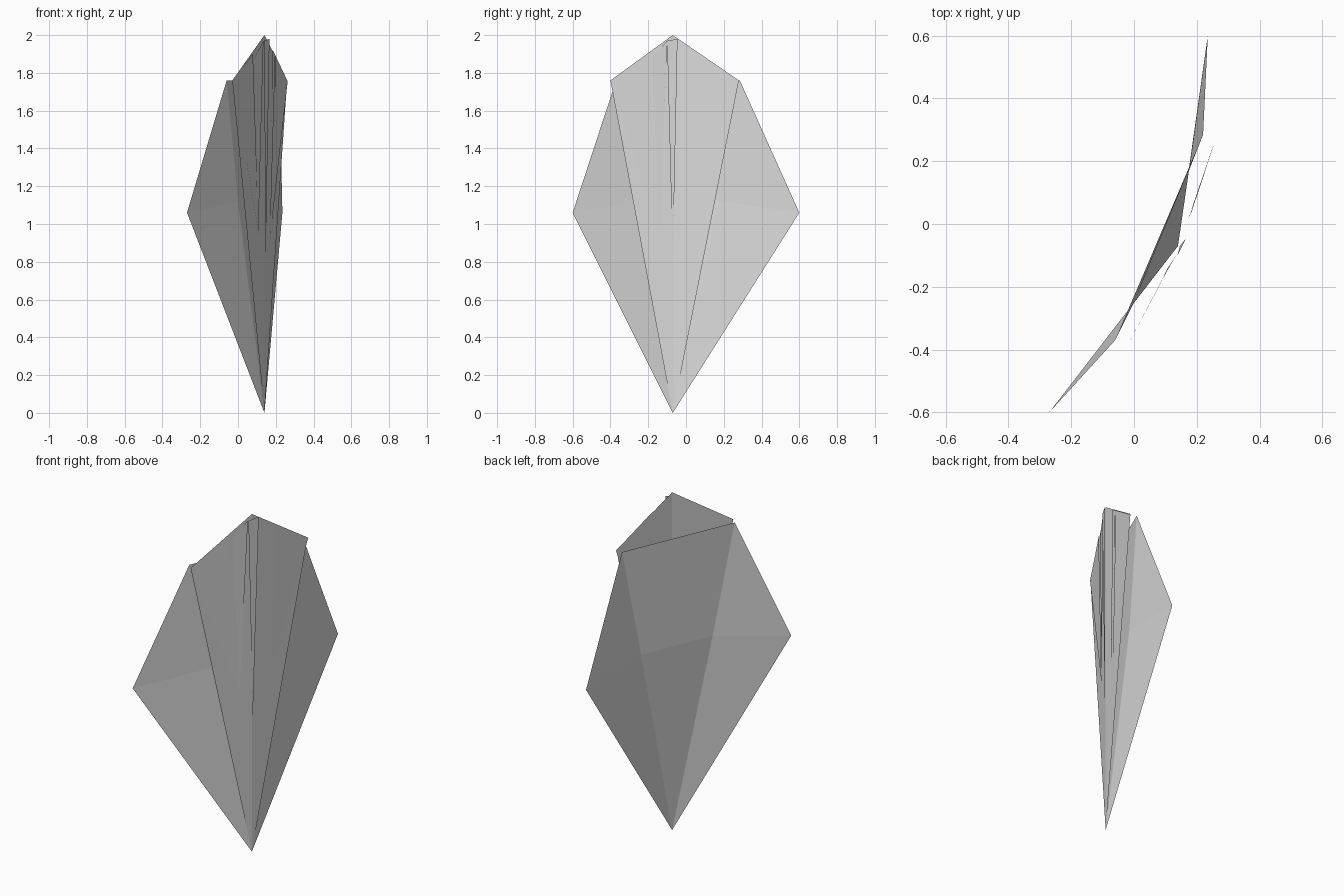
import bpy
import bmesh
from mathutils import Vector

cube = bpy.data.objects.get("Cube")
if cube:
    bpy.data.objects.remove(cube, do_unlink=True)

# Pale paper colour
GREY = (0.72, 0.72, 0.72, 1)
paper = bpy.data.materials.new("pale_grey_paper")
paper.use_nodes = True
paper.diffuse_color = GREY
for node in paper.node_tree.nodes:
    if node.type == 'BSDF_PRINCIPLED':
        node.inputs["Base Color"].default_value = GREY


def sheet(name, points, faces):
    """Folded sheet from named corner points; each face is a string of letters."""
    bm = bmesh.new()
    verts = {key: bm.verts.new(co) for key, co in points.items()}
    for face in faces:
        bm.faces.new([verts[key] for key in face])
    bmesh.ops.triangulate(bm, faces=bm.faces[:])
    mesh = bpy.data.meshes.new(name)
    bm.to_mesh(mesh)
    bm.free()
    mesh.materials.append(paper)
    obj = bpy.data.objects.new(name, mesh)
    bpy.context.collection.objects.link(obj)
    return obj


# Shared fold corners
TIP = Vector((0.14, -0.07, 0))
TOP = Vector((0.14, -0.07, 2))
FRONT_A = Vector((-0.03, -0.40, 1.76))
FRONT_B = Vector((0.26, 0.28, 1.76))

# Back sheet: a wide kite with creased side corners
sheet("back_sheet", {
    "t": TIP,
    "l": (-0.27, -0.60, 1.06), "p": (-0.06, -0.37, 1.76),
    "r": (0.235, 0.60, 1.06), "q": (0.22, 0.285, 1.76),
    "a": (0.0, -0.25, 1.12), "b": (0.175, 0.17, 1.12),
}, ["tba", "abqp", "lap", "lta", "rqb", "trb"])

# Front sheet: two upright panels meeting at the central fold
sheet("front_sheet", {"t": TIP, "m": TOP, "a": FRONT_A, "b": FRONT_B},
      ["tma", "tbm"])


def on_front(y, z, lift):
    """Point on the front sheet, raised slightly forward."""
    side = FRONT_A if y < TIP.y else FRONT_B
    x = TIP.x + (side.x - TIP.x) * (y - TIP.y) / (side.y - TIP.y)
    return (x + lift, y, z)


# Pleats: narrow overlapping flaps, given as (y, z, lift) corners
pleats = {
    "outer_pleat_a": [(-0.40, 1.755, 0.002), (-0.14, 0.95, 0.006), (-0.20, 1.90, 0.006)],
    "inner_pleat_a": [(-0.18, 1.88, 0.004), (-0.14, 0.96, 0.004), (-0.10, 1.97, 0.010)],
    "centre_pleat": [(-0.10, 1.97, 0.014), (-0.07, 0.80, 0.006), (-0.045, 1.98, 0.018)],
    "inner_pleat_b": [(0.04, 1.92, 0.006), (0.01, 0.94, 0.003), (0.08, 1.895, 0.006)],
    "outer_pleat_b": [(0.085, 1.89, 0.006), (0.04, 1.02, 0.003), (0.28, 1.755, 0.003)],
}
for name, corners in pleats.items():
    sheet(name, {k: on_front(*c) for k, c in zip("abc", corners)}, ["abc"])
